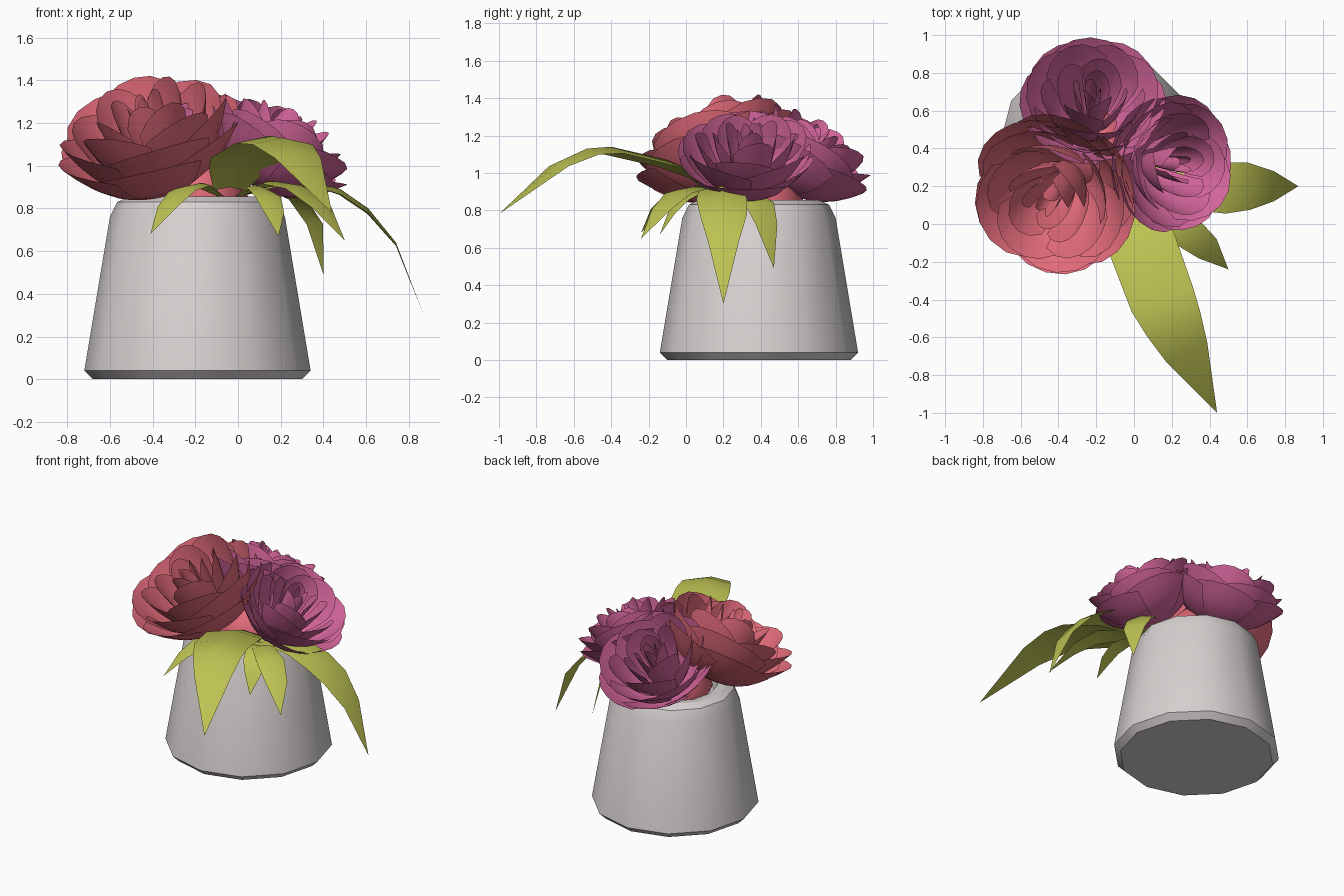
import bpy, bmesh, math, random
from mathutils import Vector

if "Cube" in bpy.data.objects:
    bpy.data.objects.remove(bpy.data.objects["Cube"])

random.seed(4)


def material(name, rgb):
    m = bpy.data.materials.new(name)
    m.diffuse_color = (*rgb, 1)
    m.use_nodes = True
    m.node_tree.nodes["Principled BSDF"].inputs["Base Color"].default_value = m.diffuse_color
    return m


GREY = material("pale_grey", (0.68, 0.645, 0.635))
RED = material("coral_red", (0.78, 0.15, 0.20))
PINK = material("rose_pink", (0.68, 0.135, 0.34))
GREEN = material("olive_green", (0.51, 0.54, 0.085))


def finish(bm, name, mat, angle=None):
    me = bpy.data.meshes.new(name)
    bm.to_mesh(me)
    bm.free()
    ob = bpy.data.objects.new(name, me)
    bpy.context.collection.objects.link(ob)
    me.materials.append(mat)
    if angle:
        bpy.ops.object.select_all(action='DESELECT')
        ob.select_set(True)
        bpy.context.view_layer.objects.active = ob
        bpy.ops.object.shade_smooth_by_angle(angle=math.radians(angle))
    return ob


def skin(bm, rows, closed=False):
    """Join rows of points into a sheet of quads."""
    vs = [[bm.verts.new(p) for p in r] for r in rows]
    n = len(rows[0])
    for a, b in zip(vs, vs[1:]):
        for i in range(n if closed else n - 1):
            j = (i + 1) % n
            bm.faces.new((a[i], a[j], b[j], b[i]))
    return vs


def lathe(name, profile, centre, sides, mat, angle):
    bm = bmesh.new()
    rows = [[(centre[0] + r * math.cos(k * math.tau / sides),
              centre[1] + r * math.sin(k * math.tau / sides), z)
             for k in range(sides)] for r, z in profile]
    vs = skin(bm, rows, closed=True)
    bm.faces.new(vs[0][::-1])
    bm.faces.new(vs[-1])
    return finish(bm, name, mat, angle)


def rose(name, base, axis, size, mat, spin):
    """Rings of cupped, overlapping petals: open outside, tight and tall inside."""
    bm = bmesh.new()
    base, rot = Vector(base), Vector((0, 0, 1)).rotation_difference(Vector(axis))
    # radius, height, final cup angle, petal count, half width in radians
    rings = [(1.04, 0.74, 1.10, 6, 0.72), (0.95, 0.92, 1.15, 5, 0.80),
             (0.76, 1.04, 1.25, 5, 0.72), (0.50, 1.10, 1.35, 4, 0.75),
             (0.28, 1.12, 1.45, 3, 0.85), (0.12, 1.10, 1.5, 3, 1.0)]
    for i, (rad, high, cup, count, half) in enumerate(rings):
        for k in range(count):
            mid = spin + k * math.tau / count + i * 0.6 + random.uniform(-.12, .12)
            h = high * random.uniform(0.95, 1.06)
            rows = []
            for s in range(7):
                row = []
                for c in range(7):
                    u = c / 3 - 1
                    t = s / 6 * (1 - 0.14 * abs(u) ** 2.2)
                    a = t * cup
                    r = rad * math.sin(a) / math.sin(cup) * (1 + 0.04 * u)
                    z = h * (1 - math.cos(a)) / (1 - math.cos(cup))
                    z -= 0.06 * rad * max(0, t - 0.8) / 0.2      # curled lip
                    ang = mid + u * half
                    p = Vector((r * math.cos(ang), r * math.sin(ang), z)) * size
                    row.append(base + rot @ p)
                rows.append(row)
            skin(bm, rows)
    bmesh.ops.remove_doubles(bm, verts=bm.verts, dist=0.0001)
    return finish(bm, name, mat, 60)


def leaf(name, points, widths):
    """Arching blade with a shallow centre fold."""
    bm = bmesh.new()
    pts = [Vector(p) for p in points]
    rows = []
    for i, (p, w) in enumerate(zip(pts, widths)):
        d = pts[min(i + 1, len(pts) - 1)] - pts[max(i - 1, 0)]
        side = Vector((d.y, -d.x, 0)).normalized() * w
        drop = Vector((0, 0, -0.2 * w))
        rows.append([p - side + drop, p, p + side + drop])
    skin(bm, rows)
    bmesh.ops.remove_doubles(bm, verts=bm.verts, dist=0.0005)
    return finish(bm, name, GREEN, 60)


# Tapered twelve-sided pot with chamfered foot and rim
POT = (-0.19, 0.39)
lathe("pot", [(0.49, 0), (0.53, 0.04), (0.41, 0.76), (0.375, 0.83), (0.325, 0.855),
              (0.27, 0.85), (0.26, 0.78)], POT, 12, GREY, 31)

# Coral base of the bouquet showing between the flowers
lathe("bouquet_base", [(0.22, 0.80), (0.24, 0.85), (0.18, 0.96), (0.07, 1.08)],
      POT, 12, RED, 60)

# Three roses leaning outwards
rose("red_rose", (-0.34, 0.26, 0.89), (-0.29, -0.36, 0.87), 0.435, RED, 0.3)
rose("back_pink_rose", (-0.22, 0.53, 0.90), (0.0, 0.50, 0.86), 0.37, PINK, 0.9)
rose("right_pink_rose", (0.08, 0.33, 0.90), (0.50, -0.04, 0.86), 0.355, PINK, 0.0)

# Large front leaf, long right leaf and small drooping leaves
leaf("front_leaf", [(-0.04, 0.16, 0.90), (0.0, 0.06, 1.0), (0.04, -0.10, 1.07),
                    (0.15, -0.40, 1.14), (0.21, -0.53, 1.13), (0.28, -0.68, 1.06),
                    (0.44, -1.0, 0.78)],
     [0.08, 0.14, 0.18, 0.175, 0.155, 0.12, 0])
leaf("right_leaf", [(0.0, 0.20, 0.86), (0.2, 0.19, 0.92), (0.35, 0.19, 0.93),
                    (0.48, 0.19, 0.89), (0.61, 0.20, 0.80), (0.74, 0.20, 0.64),
                    (0.87, 0.20, 0.30)],
     [0.03, 0.08, 0.12, 0.135, 0.125, 0.08, 0])
leaf("front_right_leaf", [(0.0, 0.16, 0.86), (0.15, 0.06, 0.93), (0.28, -0.04, 0.91),
                          (0.39, -0.13, 0.82), (0.5, -0.24, 0.65)],
     [0.02, 0.07, 0.09, 0.07, 0])
leaf("back_right_leaf", [(0.0, 0.24, 0.86), (0.15, 0.32, 0.91), (0.28, 0.39, 0.86),
                         (0.36, 0.43, 0.74), (0.40, 0.47, 0.49)],
     [0.02, 0.07, 0.09, 0.07, 0])
leaf("front_small_leaf", [(0.0, 0.16, 0.86), (0.08, 0.07, 0.91), (0.14, -0.02, 0.87),
                          (0.17, -0.08, 0.79), (0.19, -0.14, 0.67)],
     [0.02, 0.05, 0.07, 0.05, 0])
leaf("left_small_leaf", [(-0.08, 0.14, 0.86), (-0.17, 0.04, 0.92), (-0.26, -0.06, 0.90),
                         (-0.33, -0.15, 0.82), (-0.41, -0.24, 0.68)],
     [0.02, 0.06, 0.08, 0.06, 0])
